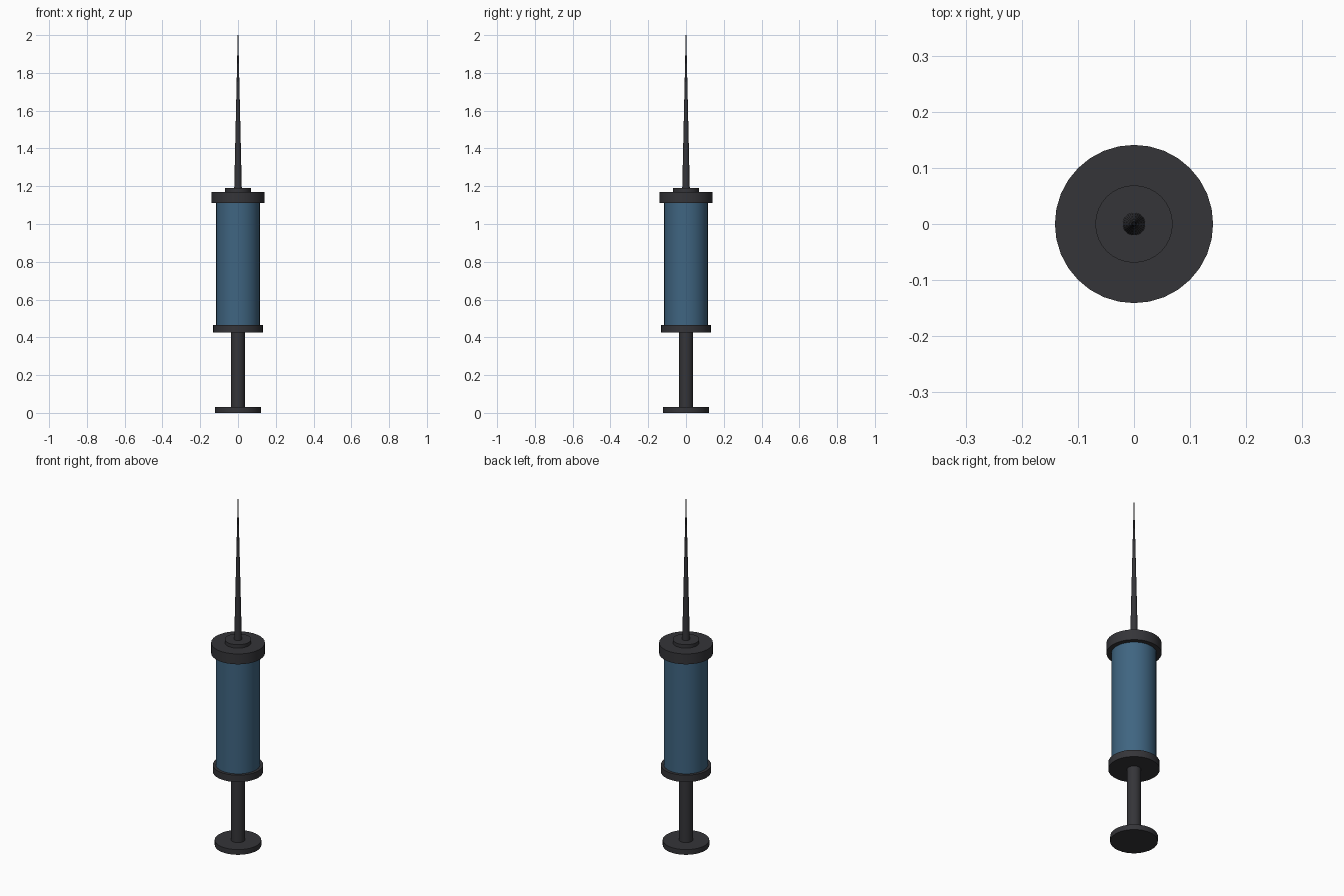
import bpy
import math

if "Cube" in bpy.data.objects:
    bpy.data.objects.remove(bpy.data.objects["Cube"])


def material(name, color):
    m = bpy.data.materials.new(name)
    m.diffuse_color = color
    m.use_nodes = True
    m.node_tree.nodes["Principled BSDF"].inputs["Base Color"].default_value = m.diffuse_color
    return m


DARK = material("dark_plastic", (0.035, 0.035, 0.04, 1))
BLUE = material("blue_barrel", (0.05, 0.13, 0.22, 1))


def turned(name, z0, z1, r0, r1, mat):
    """Round part standing on the z axis, from z0 to z1."""
    bpy.ops.mesh.primitive_cone_add(vertices=32, radius1=r0, radius2=r1,
                                    depth=z1 - z0, location=(0, 0, (z0 + z1) / 2))
    ob = bpy.context.object
    ob.name = name
    ob.data.materials.append(mat)
    bpy.ops.object.shade_smooth_by_angle(angle=math.radians(30))
    return ob


# plunger
turned("thumb_rest", 0.0, 0.03, 0.122, 0.122, DARK)
turned("plunger_rod", 0.03, 0.43, 0.036, 0.036, DARK)

# barrel with its two end collars
turned("lower_collar", 0.425, 0.465, 0.132, 0.132, DARK)
turned("barrel", 0.465, 1.11, 0.116, 0.116, BLUE)
turned("upper_collar", 1.11, 1.17, 0.141, 0.141, DARK)

# needle and its hub
turned("needle_hub", 1.17, 1.19, 0.069, 0.069, DARK)
turned("needle", 1.19, 2.0, 0.02, 0.0015, DARK)
